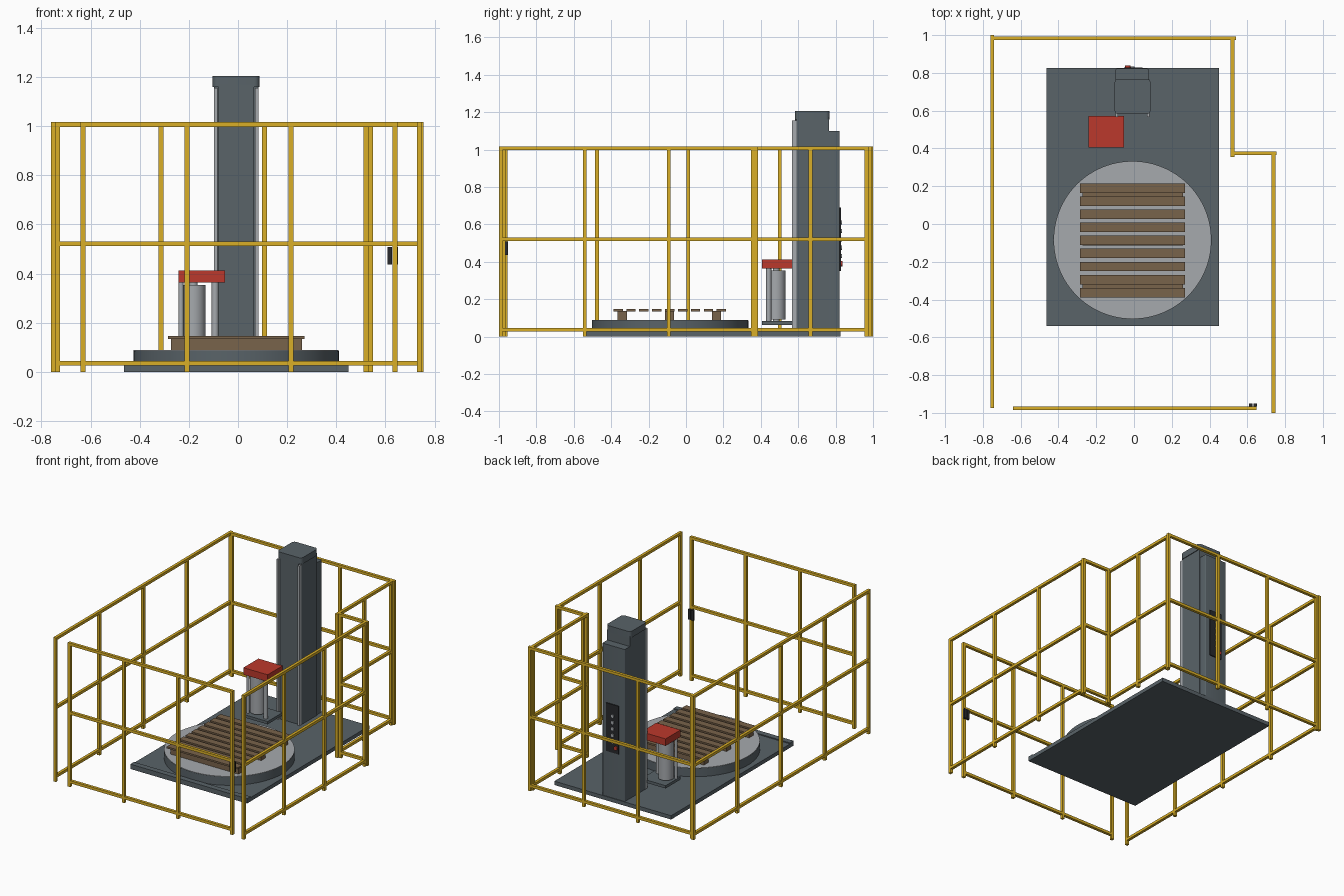
import bpy, bmesh
from math import radians, dist
from mathutils import Matrix, Vector

if "Cube" in bpy.data.objects:
    bpy.data.objects.remove(bpy.data.objects["Cube"])


def mat(name, r, g, b):
    m = bpy.data.materials.new(name)
    m.diffuse_color = (r, g, b, 1)
    m.use_nodes = True
    m.node_tree.nodes["Principled BSDF"].inputs["Base Color"].default_value = m.diffuse_color
    return m


YELLOW = mat("yellow_paint", 0.70, 0.43, 0.02)
DARK = mat("slate_paint", 0.10, 0.125, 0.14)
LIGHT = mat("bare_steel", 0.38, 0.40, 0.42)
WOOD = mat("wood", 0.19, 0.125, 0.07)
RED = mat("red_paint", 0.50, 0.04, 0.025)
BLACK = mat("black_plastic", 0.02, 0.022, 0.025)


def finish(bm, name, m, smooth=False):
    me = bpy.data.meshes.new(name)
    bm.to_mesh(me)
    bm.free()
    ob = bpy.data.objects.new(name, me)
    bpy.context.collection.objects.link(ob)
    me.materials.append(m)
    if smooth:
        bpy.ops.object.select_all(action='DESELECT')
        ob.select_set(True)
        bpy.context.view_layer.objects.active = ob
        bpy.ops.object.shade_smooth_by_angle(angle=radians(35))
    return ob


def add_box(bm, x0, x1, y0, y1, z0, z1):
    c = Vector(((x0 + x1) / 2, (y0 + y1) / 2, (z0 + z1) / 2))
    s = Matrix.Diagonal((x1 - x0, y1 - y0, z1 - z0, 1))
    return bmesh.ops.create_cube(bm, size=1, matrix=Matrix.Translation(c) @ s)["verts"]


def box(name, m, x0, x1, y0, y1, z0, z1, round_corners=0):
    bm = bmesh.new()
    add_box(bm, x0, x1, y0, y1, z0, z1)
    if round_corners:
        up = [e for e in bm.edges if abs(e.verts[0].co.z - e.verts[1].co.z) > 1e-4]
        bmesh.ops.bevel(bm, geom=up, offset=round_corners, segments=5,
                        profile=0.5, affect='EDGES')
    return finish(bm, name, m, round_corners > 0)


def cylinder(name, m, x, y, z, r, h, segs=32, along_y=False):
    bm = bmesh.new()
    rot = Matrix.Rotation(radians(90), 4, 'X') if along_y else Matrix()
    bmesh.ops.create_cone(bm, cap_ends=True, segments=segs, radius1=r, radius2=r,
                          depth=h, matrix=Matrix.Translation((x, y, z)) @ rot)
    return finish(bm, name, m, True)


# Fence panel: evenly spaced posts and three rails from a to b (outer ends)
T = 0.010


def fence(name, a, b, bays):
    bm = bmesh.new()
    a, b = Vector(a), Vector(b)
    d = (b - a).normalized() * T
    a, b = a + d, b - d
    for i in range(bays + 1):
        p = a.lerp(b, i / bays)
        add_box(bm, p.x - T, p.x + T, p.y - T, p.y + T, 0, 1.016)
    for z in (0.036, 0.521, 1.007):
        add_box(bm, min(a.x, b.x) - T, max(a.x, b.x) + T,
                min(a.y, b.y) - T, max(a.y, b.y) + T, z - 0.0095, z + 0.0095)
    finish(bm, name, YELLOW)


fence("left_fence", (-0.75, -0.975), (-0.75, 1.0), 4)
fence("back_fence", (-0.745, 0.983), (0.54, 0.983), 3)
fence("right_rear_fence", (0.521, 0.355), (0.521, 0.975), 2)
fence("fence_return", (0.53, 0.375), (0.755, 0.375), 1)
fence("right_fence", (0.738, -1.0), (0.738, 0.367), 3)
fence("front_gate", (-0.64, -0.976), (0.648, -0.976), 3)

# Gate latch
box("latch_left", BLACK, 0.609, 0.627, -0.967, -0.951, 0.437, 0.508)
box("latch_right", BLACK, 0.632, 0.652, -0.967, -0.951, 0.437, 0.508)

# Base plate with raised front strip
box("base_plate", DARK, -0.463, 0.449, -0.54, 0.827, 0, 0.027)
box("front_strip", DARK, -0.463, 0.449, -0.54, -0.50, 0.02, 0.034)

# Turntable
cylinder("turntable_ring", DARK, -0.008, -0.085, 0.056, 0.418, 0.060, 96)
cylinder("turntable_top", LIGHT, -0.008, -0.085, 0.087, 0.417, 0.004, 96)

# Pallet
for i, y in enumerate((-0.34, -0.088, 0.163)):
    box(f"pallet_bearer_{i}", WOOD, -0.272, 0.26, y - 0.025, y + 0.025, 0.088, 0.137)
for i in range(9):
    y = -0.363 + i * 0.069
    box(f"pallet_slat_{i}", WOOD, -0.285, 0.27, y - 0.025, y + 0.025, 0.135, 0.147)

# Film carriage: red head, foot plate, roll and rods
box("carriage_head", RED, -0.242, -0.053, 0.406, 0.573, 0.364, 0.413)
box("carriage_foot", DARK, -0.242, -0.053, 0.406, 0.573, 0.063, 0.083)
cylinder("roll_spindle", LIGHT, -0.182, 0.482, 0.224, 0.018, 0.284, 24)
cylinder("film_roll", LIGHT, -0.182, 0.482, 0.222, 0.050, 0.262, 48)
cylinder("left_rod", LIGHT, -0.232, 0.442, 0.224, 0.010, 0.284, 24)
cylinder("right_rod", LIGHT, -0.093, 0.442, 0.224, 0.014, 0.284, 24)

# Mast: core, rounded cap, front guide rails
box("mast_core", DARK, -0.098, 0.083, 0.592, 0.765, 0.02, 1.17)
box("mast_front_panel", DARK, -0.080, 0.066, 0.582, 0.60, 0.02, 1.17)
box("mast_cap", DARK, -0.103, 0.088, 0.582, 0.768, 1.16, 1.205, 0.022)
for name, x in (("left", -0.091), ("right", 0.076)):
    box(f"{name}_guide_rail", LIGHT, x - 0.007, x + 0.007, 0.567, 0.595, 0.027, 1.155)

# Rear cabinet with control panel
box("rear_cabinet", DARK, -0.097, 0.078, 0.755, 0.822, 0.02, 1.10, 0.006)
box("control_panel", BLACK, -0.052, 0.045, 0.815, 0.829, 0.35, 0.69)
for i in range(5):
    cylinder(f"button_{i}", LIGHT, -0.008, 0.830, 0.43 + i * 0.045, 0.011, 0.010, 20, True)
cylinder("stop_button", RED, -0.033, 0.831, 0.39, 0.014, 0.014, 24, True)
